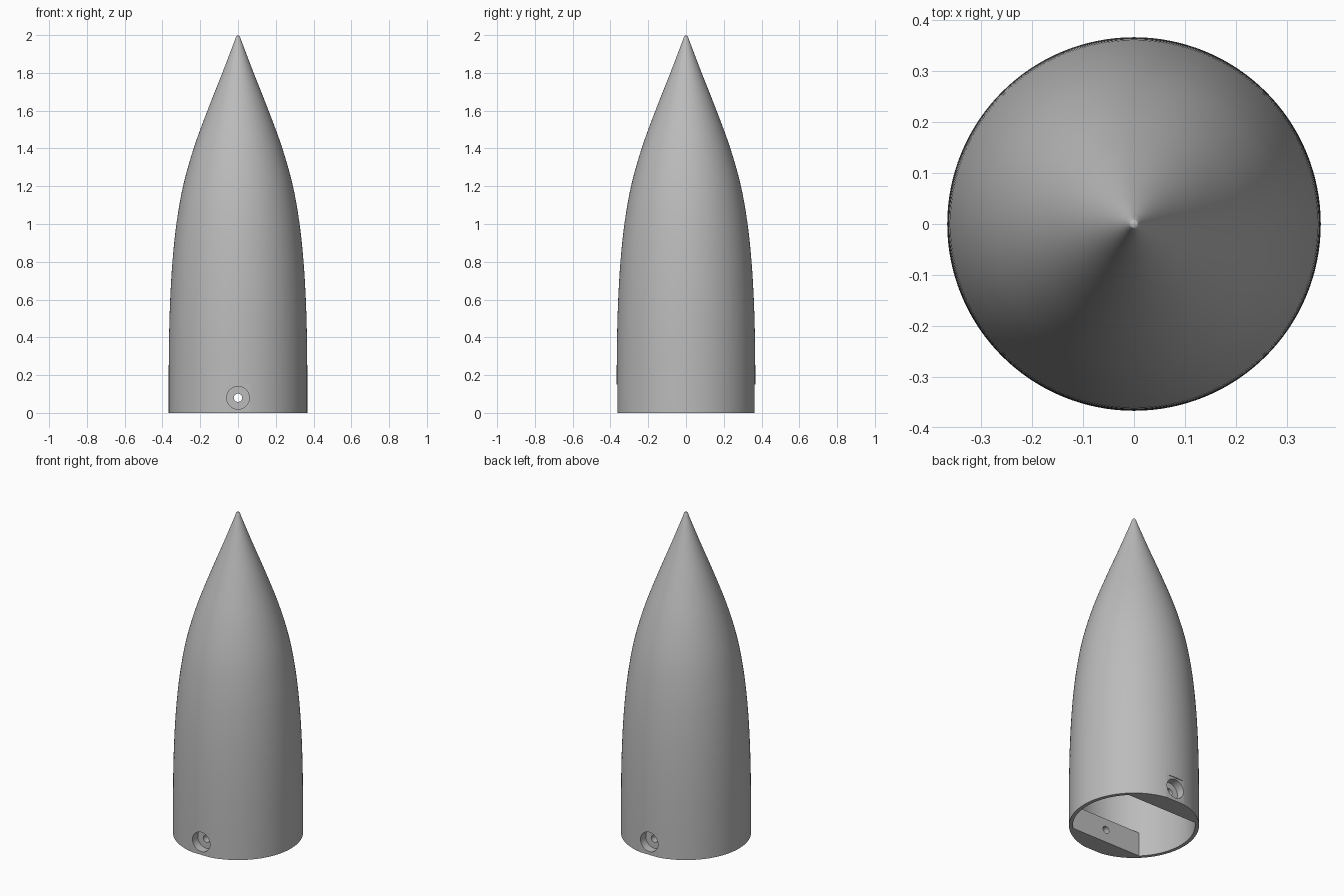
import bpy, bmesh
from math import pi, sin, cos
from mathutils import Matrix

cube = bpy.data.objects.get("Cube")
if cube:
    bpy.data.objects.remove(cube, do_unlink=True)

SEGMENTS = 128
SCREW_Z = 0.08      # height of the screw holes
BOSS_TOP = 0.15     # height of the inner screw blocks

grey = bpy.data.materials.new("matte grey")
grey.use_nodes = True
grey.diffuse_color = (0.5, 0.5, 0.5, 1)
grey.node_tree.nodes["Principled BSDF"].inputs["Base Color"].default_value = grey.diffuse_color


def make_object(name, bm):
    bmesh.ops.recalc_face_normals(bm, faces=bm.faces)
    mesh = bpy.data.meshes.new(name)
    bm.to_mesh(mesh)
    bm.free()
    mesh.materials.append(grey)
    obj = bpy.data.objects.new(name, mesh)
    bpy.context.collection.objects.link(obj)
    return obj


def smooth_profile(points, steps=5):
    """Catmull-Rom curve through (radius, height) points."""
    padded = [points[0]] + points + [points[-1]]
    curve = []
    for a, b, c, d in zip(padded, padded[1:], padded[2:], padded[3:]):
        for i in range(steps):
            t = i / steps
            curve.append(tuple(
                0.5 * (2 * q + (r - p) * t + (2 * p - 5 * q + 4 * r - s) * t ** 2
                       + (3 * q - p - 3 * r + s) * t ** 3)
                for p, q, r, s in zip(a, b, c, d)))
    return curve + [points[-1]]


def lathe(name, profile, top):
    """Closed solid of revolution, ending in a point at height top."""
    bm = bmesh.new()
    rings = [[bm.verts.new((r * cos(2 * pi * i / SEGMENTS), r * sin(2 * pi * i / SEGMENTS), z))
              for i in range(SEGMENTS)] for r, z in profile]
    tip = bm.verts.new((0, 0, top))
    bm.faces.new(rings[0][::-1])
    for i in range(SEGMENTS):
        j = (i + 1) % SEGMENTS
        for low, high in zip(rings, rings[1:]):
            bm.faces.new((low[i], low[j], high[j], high[i]))
        bm.faces.new((rings[-1][i], rings[-1][j], tip))
    return make_object(name, bm)


def block(name, y0, y1, z0, z1):
    bm = bmesh.new()
    bmesh.ops.create_cube(bm, size=1, matrix=Matrix.Translation((0, (y0 + y1) / 2, (z0 + z1) / 2))
                          @ Matrix.Diagonal((1, y1 - y0, z1 - z0, 1)))
    return make_object(name, bm)


def drill(name, radius, y0, y1):
    bm = bmesh.new()
    bmesh.ops.create_cone(bm, cap_ends=True, segments=48, radius1=radius, radius2=radius,
                          depth=abs(y1 - y0),
                          matrix=Matrix.Translation((0, (y0 + y1) / 2, SCREW_Z))
                          @ Matrix.Rotation(pi / 2, 4, 'X'))
    return make_object(name, bm)


def cut(target, cutter):
    bpy.context.view_layer.objects.active = target
    mod = target.modifiers.new("cut", 'BOOLEAN')
    mod.operation = 'DIFFERENCE'
    mod.solver = 'EXACT'
    mod.object = cutter
    bpy.ops.object.modifier_apply(modifier=mod.name)
    bpy.data.objects.remove(cutter, do_unlink=True)


# Outer shape: straight skirt, curved body, nearly conical nose with a rounded tip
body = [(0.367, 0.2), (0.365, 0.4), (0.359, 0.6), (0.347, 0.8), (0.326, 1.0), (0.291, 1.2),
        (0.235, 1.4), (0.162, 1.6), (0.083, 1.8), (0.016, 1.975)]
tip = [(0.013, 1.985), (0.008, 1.995)]
shell = lathe("nose_cone", [(0.367, 0)] + smooth_profile(body) + tip, 2)

# Hollow inside, leaving a flat-faced screw block at the front and the back
WALL = 0.022
inner = [(r - WALL, z) for r, z in body[:-1]]
cavity = lathe("cavity", [(body[0][0] - WALL, -0.1)] + smooth_profile(inner), 1.93)
for side in (-1, 1):
    cut(cavity, block("screw_block", side * 0.245, side * 0.6, -0.3, BOSS_TOP))
cut(shell, cavity)

# Shallow outer flats, counterbores and the screw hole running right through
for side in (-1, 1):
    cut(shell, block("outer_flat", side * 0.362, side * 0.6, -0.1, BOSS_TOP))
    cut(shell, drill("counterbore", 0.06, side * 0.31, side * 0.6))
cut(shell, drill("screw_hole", 0.022, -0.7, 0.7))

# Smooth skin with crisp machined edges
bpy.ops.object.select_all(action='DESELECT')
shell.select_set(True)
bpy.context.view_layer.objects.active = shell
bpy.ops.object.shade_smooth_by_angle(angle=pi / 6)
